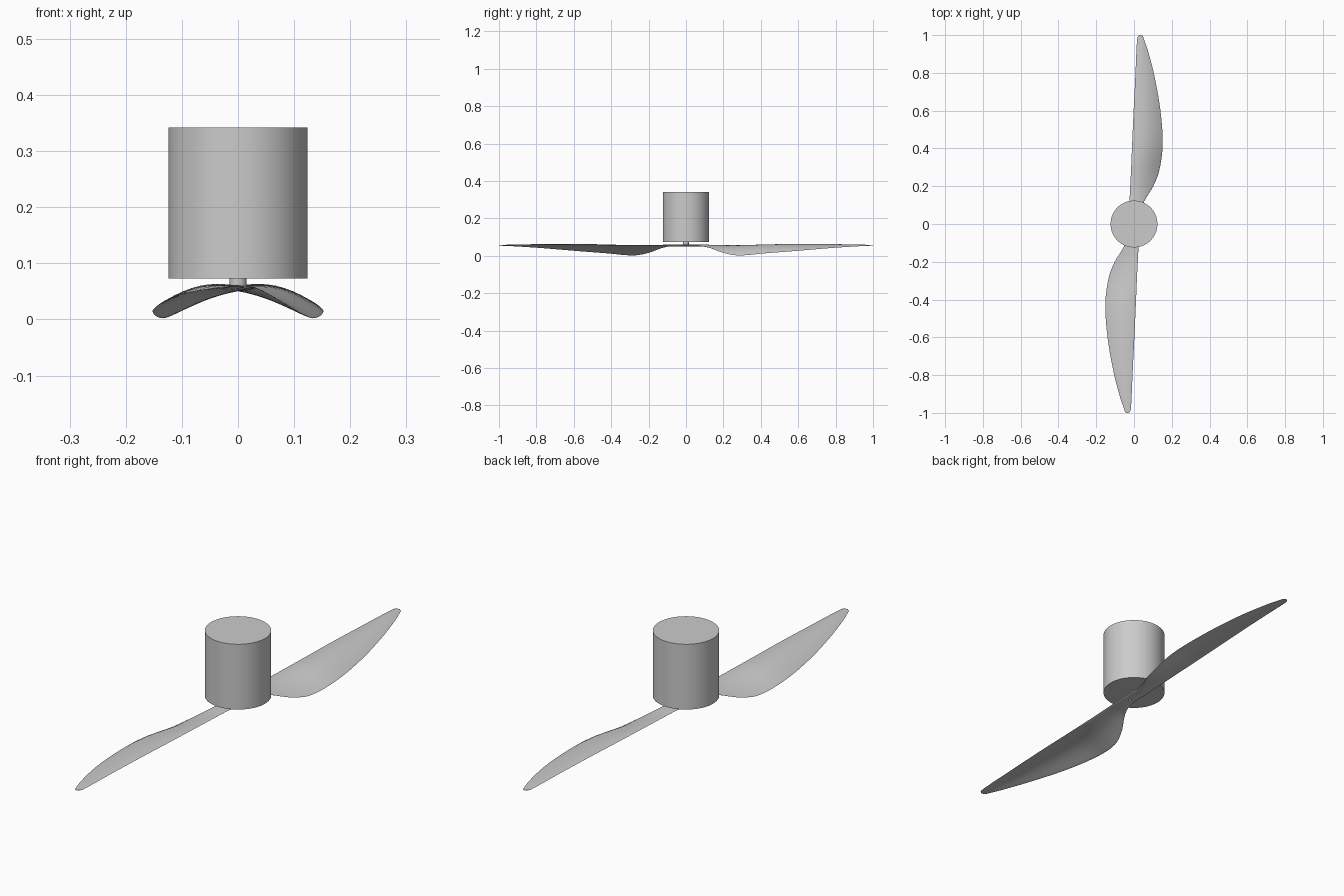
import bpy, bmesh, math

old = bpy.data.objects.get("Cube")
if old:
    bpy.data.objects.remove(old, do_unlink=True)

grey = bpy.data.materials.new("light grey")
grey.use_nodes = True
colour = (0.6, 0.6, 0.6, 1)
grey.diffuse_color = colour
grey.node_tree.nodes["Principled BSDF"].inputs["Base Color"].default_value = colour


def cylinder(name, radius, bottom, top, x=0, y=0, sides=64):
    bpy.ops.mesh.primitive_cylinder_add(vertices=sides, radius=radius, depth=top - bottom,
                                        location=(x, y, (bottom + top) / 2))
    ob = bpy.context.object
    ob.name = name
    ob.data.materials.append(grey)
    bpy.ops.object.shade_smooth_by_angle(angle=math.radians(35))
    return ob


# Motor can and its shaft
cylinder("motor_body", 0.124, 0.073, 0.342)
cylinder("motor_shaft", 0.015, 0.054, 0.078, sides=32)

# Blade stations: span, leading x, trailing x, leading z, trailing z, camber, thickness
STATIONS = [
    (0.00, -0.029, 0.029, 0.056, 0.056, 0.000, 0.010),
    (0.06, -0.027, 0.033, 0.056, 0.055, 0.000, 0.010),
    (0.12, -0.024, 0.054, 0.056, 0.045, 0.003, 0.009),
    (0.20, -0.020, 0.102, 0.056, 0.016, 0.008, 0.008),
    (0.28, -0.016, 0.133, 0.056, 0.002, 0.013, 0.007),
    (0.42, -0.010, 0.152, 0.057, 0.013, 0.017, 0.006),
    (0.60, -0.002, 0.140, 0.059, 0.027, 0.014, 0.005),
    (0.78, 0.007, 0.109, 0.059, 0.042, 0.008, 0.004),
    (0.92, 0.013, 0.073, 0.058, 0.051, 0.004, 0.003),
    (0.98, 0.017, 0.052, 0.057, 0.054, 0.001, 0.003),
    (0.995, 0.022, 0.046, 0.057, 0.055, 0.000, 0.003),
    (1.00, 0.030, 0.038, 0.056, 0.056, 0.000, 0.002),
]


def station(t):
    """Smooth interpolation through the stations, t in station units."""
    i = min(int(t), len(STATIONS) - 2)
    f = t - i
    a, b = STATIONS[i], STATIONS[i + 1]
    p = STATIONS[max(i - 1, 0)]
    q = STATIONS[min(i + 2, len(STATIONS) - 1)]
    out = []
    for k in range(7):
        def slope(lo, hi):
            return (hi[k] - lo[k]) / (hi[0] - lo[0]) * (b[0] - a[0])
        m0, m1 = slope(p, b), slope(a, q)
        out.append((2*f**3 - 3*f**2 + 1) * a[k] + (f**3 - 2*f**2 + f) * m0
                   + (3*f**2 - 2*f**3) * b[k] + (f**3 - f**2) * m1)
    out[0] = a[0] + (b[0] - a[0]) * f
    return out


def section(t, side):
    """Closed airfoil ring; the far blade is the near one turned half a circle."""
    y, x0, x1, z0, z1, camber, thick = station(t)
    n = 14
    us = [(1 - math.cos(math.pi * i / n)) / 2 for i in range(n + 1)]
    ring = [(u, 1) for u in us] + [(u, -1) for u in us[-2:0:-1]]
    points = []
    for u, face in ring:
        if side < 0:
            u = 1 - u
        half = thick / 2 * math.sqrt(max(0, 4 * u * (1 - u)))
        z = z0 + (z1 - z0) * u + camber * math.sin(math.pi * u) + face * half
        points.append((side * (x0 + (x1 - x0) * u), side * y, z))
    return points


# Propeller: one skin lofted from tip to tip
steps = 5
last = (len(STATIONS) - 1) * steps
bm = bmesh.new()
rings = []
for j in range(-last, last + 1):
    ring = section(abs(j) / steps, 1 if j >= 0 else -1)
    rings.append([bm.verts.new(p) for p in ring])
for a, b in zip(rings, rings[1:]):
    for i in range(len(a)):
        k = (i + 1) % len(a)
        bm.faces.new((a[i], a[k], b[k], b[i]))
bm.faces.new(rings[0])
bm.faces.new(rings[-1])
bmesh.ops.recalc_face_normals(bm, faces=bm.faces)
mesh = bpy.data.meshes.new("propeller")
bm.to_mesh(mesh)
bm.free()
mesh.materials.append(grey)
propeller = bpy.data.objects.new("propeller", mesh)
bpy.context.collection.objects.link(propeller)
bpy.ops.object.select_all(action='DESELECT')
propeller.select_set(True)
bpy.context.view_layer.objects.active = propeller
bpy.ops.object.shade_smooth_by_angle(angle=math.radians(40))

# Two bolt holes through the hub
for side in (-1, 1):
    cutter = cylinder("bolt_hole_cutter", 0.006, 0.03, 0.071, y=side * 0.027, sides=20)
    cutter.hide_render = True
    cutter.hide_set(True)
    cut = propeller.modifiers.new("bolt_hole", 'BOOLEAN')
    cut.operation = 'DIFFERENCE'
    cut.solver = 'EXACT'
    cut.object = cutter
